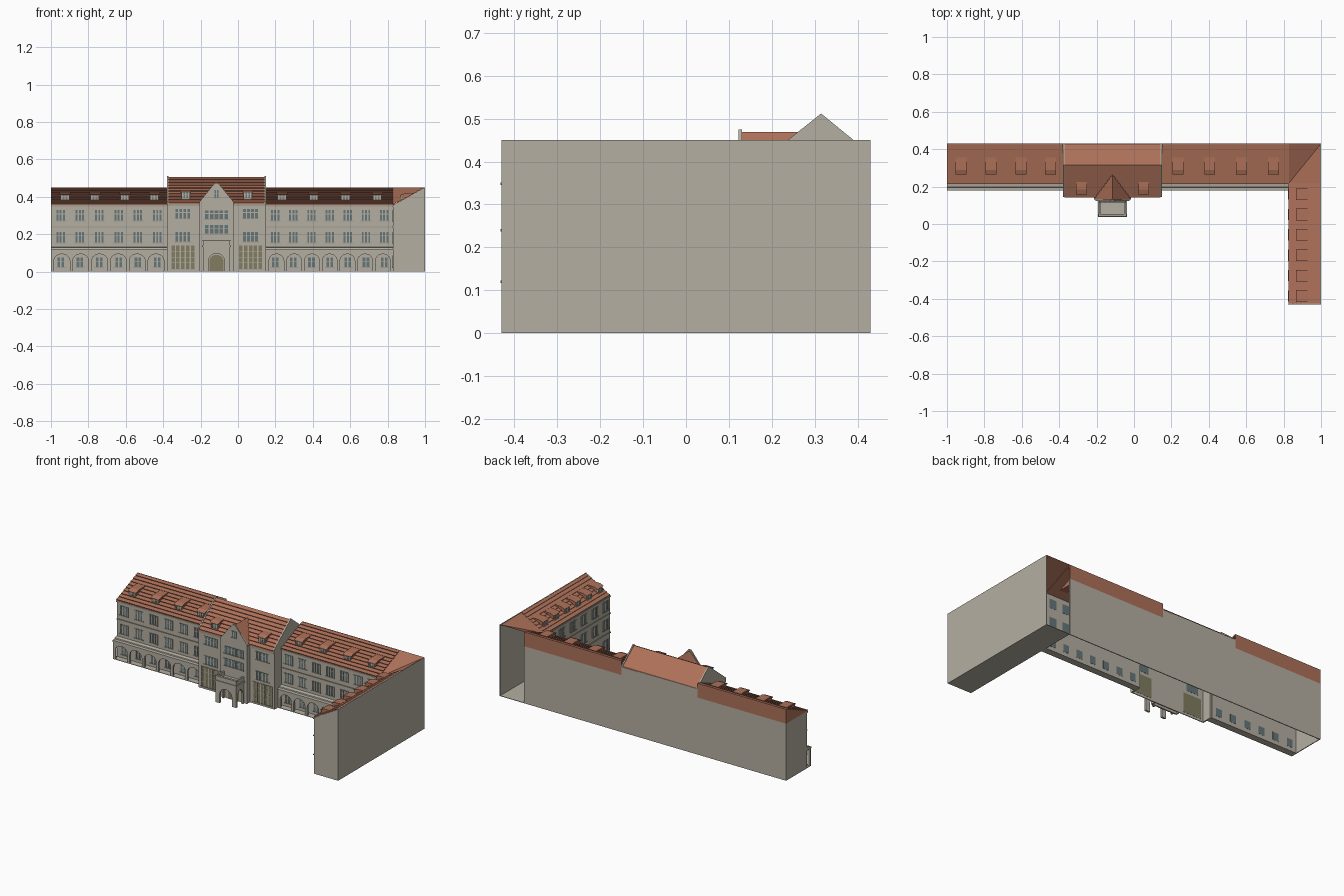
import bpy, bmesh, math
from mathutils import Vector

cube = bpy.data.objects.get("Cube")
if cube:
    bpy.data.objects.remove(cube)


def material(name, rgb):
    m = bpy.data.materials.new(name)
    m.use_nodes = True
    m.diffuse_color = (*rgb, 1)
    m.node_tree.nodes["Principled BSDF"].inputs["Base Color"].default_value = (*rgb, 1)
    return m


STONE = material("stone", (0.46, 0.43, 0.36))
TILE = material("roof_tile", (0.42, 0.165, 0.10))
GLASS = material("window_glass", (0.13, 0.18, 0.19))
DOOR = material("door_wood", (0.22, 0.20, 0.12))
TRIM = material("stone_trim", (0.36, 0.34, 0.28))
parts = {}


def part(name, mat):
    return parts.setdefault(name, (bmesh.new(), mat))[0]


def prism(name, mat, axis, pts, a, b):
    """Extrude a profile along x (points are y,z) or along y (points are x,z)."""
    bm = part(name, mat)
    put = (lambda p, t: (t, p[0], p[1])) if axis == "x" else (lambda p, t: (p[0], t, p[1]))
    ends = [[bm.verts.new(put(p, t)) for p in pts] for t in (a, b)]
    faces = [bm.faces.new(e) for e in ends]
    for i in range(len(pts)):
        j = (i + 1) % len(pts)
        faces.append(bm.faces.new((ends[0][i], ends[0][j], ends[1][j], ends[1][i])))
    bmesh.ops.recalc_face_normals(bm, faces=faces)


def box(name, mat, x0, x1, y0, y1, z0, z1):
    prism(name, mat, "y", [(x0, z0), (x1, z0), (x1, z1), (x0, z1)], y0, y1)


def panel(name, mat, face, plane, u0, u1, z0, z1, back, out):
    """Box on a wall facing front ('y') or facing the court ('x')."""
    if face == "y":
        box(name, mat, u0, u1, plane - out, plane + back, z0, z1)
    else:
        box(name, mat, plane - out, plane + back, u0, u1, z0, z1)


def window(face, plane, u, w, z0, z1, cols=2, rows=2, pane=GLASS):
    group = "door_glazing" if pane is DOOR else "window_glass"
    panel(group, pane, face, plane, u - w / 2, u + w / 2, z0, z1, 0.006, 0.002)
    bar = 0.0035
    for i in range(cols + 1):
        c = u - w / 2 + w * i / cols
        panel("window_mullions", STONE, face, plane, c - bar, c + bar, z0, z1, 0, 0.004)
    for j in range(1, rows):
        c = z0 + (z1 - z0) * (j / rows if rows > 2 else 0.62)
        panel("window_mullions", STONE, face, plane, u - w / 2, u + w / 2, c - 0.0015, c + 0.0015, 0, 0.003)
    panel("window_sills", TRIM, face, plane, u - w / 2 - 0.005, u + w / 2 + 0.005, z0 - 0.005, z0, 0, 0.006)


def arches(u0, u1, top, n, pier, spring, rise):
    """Outline of a wall with n open arches standing on the ground."""
    pts = [(u0, 0), (u0, top), (u1, top), (u1, 0)]
    bay = (u1 - u0 - pier) / n
    for i in reversed(range(n)):
        c, r = u0 + pier / 2 + bay * (i + 0.5), (bay - pier) / 2
        pts.append((c + r, 0))
        for k in range(11):
            t = math.pi * k / 10
            pts.append((c + r * math.cos(t), spring + rise * math.sin(t)))
        pts.append((c - r, 0))
    return pts


def tiled(name, axis, low, high, rows, a, b):
    """Sloping roof with overlapping rows of tiles."""
    low, high = Vector(low), Vector(high)
    step = (high - low) / rows
    pts = []
    for i in range(rows):
        p = low + step * i
        pts += [tuple(p), (p.x - 0.003, p.y + 0.005)]
    pts += [tuple(high), (high.x, high.y - 0.006), (low.x, low.y - 0.006)]
    prism(name, TILE, axis, pts, a, b)


def dormer(face, u, w, front, back, z0, top):
    """Small flat-topped dormer with a two-pane window."""
    axis = "x" if face == "y" else "y"
    h = w / 2
    prism("dormer_bodies", TILE, axis, [(front, z0), (front, top - 0.008), (back, top - 0.006), (back, z0)], u - h, u + h)
    prism("dormer_roofs", TILE, axis, [(front - 0.008, top - 0.01), (front + 0.018, top), (back, top + 0.002),
                                       (back, top - 0.006), (front, top - 0.012)], u - h - 0.006, u + h + 0.006)
    panel("dormer_fronts", STONE, face, front, u - h, u + h, z0, top - 0.01, 0, 0.002)
    window(face, front - 0.002, u, w * 0.7, z0 + 0.008, top - 0.013)


def triangle(name, pts):
    bm = part(name, TILE)
    bm.faces.new([bm.verts.new(p) for p in pts])


T = 0.005
EAVE, RIDGE = 0.36, 0.45
BACK, FRONT, ARC = 0.43, 0.22, 0.182
CL, CR, CY = -0.38, 0.15, 0.15
WX, WY = 0.83, -0.43

# Long range: walls, lean-to roof, arcade and windows either side of the centre
for x0, x1, n, side, dormers in ((-1, CL, 6, "left", (-0.925, -0.765, -0.605, -0.447)),
                                 (CR, WX, 7, "right", (0.235, 0.405, 0.575, 0.745))):
    box("range_front_wall", STONE, x0, x1, FRONT, FRONT + T, 0, EAVE)
    box("range_back_wall", STONE, x0, x1, BACK - T, BACK, 0, EAVE)
    box("range_back_roof_band", TILE, x0, x1, BACK - T, BACK, EAVE, RIDGE)
    tiled("range_roof", "x", (FRONT - 0.004, EAVE), (BACK, RIDGE), 9, x0, x1)
    box("eaves_cornice", TRIM, x0, x1, FRONT - 0.006, FRONT, EAVE - 0.012, EAVE - 0.003)
    box("string_course", TRIM, x0, x1, FRONT - 0.004, FRONT, 0.236, 0.242)
    prism("arcade", STONE, "y", arches(x0, x1, 0.112, n, 0.016, 0.058, 0.036), ARC, ARC + 0.012)
    prism("arcade_roof", STONE, "x", [(ARC - 0.004, 0.11), (ARC - 0.004, 0.12), (ARC + 0.014, 0.122),
                                      (ARC + 0.016, 0.128), (FRONT, 0.132), (FRONT, 0.112)], x0, x1)
    box("arcade_floor", STONE, x0, x1, ARC, FRONT, 0, 0.003)
    bay = (x1 - x0) / n
    for i in range(n):
        u = x0 + bay * (i + 0.5)
        window("y", FRONT, u, 0.042, 0.025, 0.075)
        window("y", FRONT, u, 0.052, 0.155, 0.213, 3)
        window("y", FRONT, u, 0.052, 0.272, 0.33, 3)
    for u in dormers:
        dormer("y", u, 0.046, 0.272, 0.358, 0.376, 0.421)
box("range_end_wall", STONE, -1, -1 + T, FRONT, BACK, 0, EAVE)
prism("range_end_gable", TILE, "x", [(FRONT, EAVE - 0.004), (BACK, EAVE), (BACK, RIDGE)], -1, -1 + T)

# Side wing, open at the back corner
box("wing_outer_wall", STONE, 1 - T, 1, WY, BACK, 0, RIDGE)
box("wing_court_wall", STONE, WX, WX + T, WY, FRONT, 0, EAVE - 0.005)
prism("wing_end_wall", STONE, "y", [(WX, 0), (1, 0), (1, RIDGE), (WX, EAVE - 0.008)], WY, WY + T)
box("wing_floor", STONE, WX, 1, WY, BACK, 0, 0.003)
tiled("wing_roof", "y", (WX, EAVE - 0.005), (1, RIDGE), 8, WY + T, FRONT)
for z in (0.12, 0.24, 0.348):
    box("wing_cornices", TRIM, WX - 0.004, WX, WY - 0.002, FRONT, z - 0.003, z + 0.003)
for i in range(6):
    v = 0.16 - 0.109 * i
    for z0, z1 in ((0.025, 0.085), (0.155, 0.213), (0.272, 0.33)):
        window("x", WX, v, 0.05, z0, z1, 3)
    dormer("x", max(v, -0.385), 0.05, 0.873, 0.932, 0.372, 0.418)

# Valley where the two roofs meet
valley = [(WX, FRONT, EAVE), (1, BACK, RIDGE)]
triangle("corner_roof_range_side", valley + [(WX, BACK, RIDGE)])
triangle("corner_roof_wing_side", [valley[0], (1, FRONT, RIDGE), valley[1]])

# Centre block
RY, RZ = 0.315, 0.505
box("centre_front_wall", STONE, CL, CR, CY, CY + T, 0, 0.37)
box("centre_back_wall", STONE, CL, CR, BACK - T, BACK, 0, 0.415)
for x in (CL, CR - 0.008):
    prism("centre_gable_walls", STONE, "x", [(CY, 0), (FRONT, 0), (FRONT, 0.33), (BACK, 0.33), (BACK, 0.418),
                                             (RY, 0.512), (CY - 0.006, 0.376), (CY - 0.006, 0.362), (CY, 0.355)], x, x + 0.008)
tiled("centre_front_roof", "x", (CY - 0.006, 0.368), (RY, RZ), 9, CL + 0.008, CR - 0.008)
prism("centre_back_roof", TILE, "x", [(RY, RZ), (BACK, 0.413), (BACK, 0.407), (RY, RZ - 0.007)], CL + 0.008, CR - 0.008)
box("centre_cornice", TRIM, CL, CR, CY - 0.006, CY, 0.35, 0.362)
for u, du in ((-0.295, -0.28), (0.067, 0.052)):
    window("y", CY, u, 0.13, 0.015, 0.14, 5, 4, DOOR)
    window("y", CY, u, 0.085, 0.16, 0.212, 4)
    window("y", CY, u, 0.085, 0.285, 0.335, 4)
    dormer("y", du, 0.046, 0.167, 0.235, 0.385, 0.436)

# Projecting gabled bay
GX, GW, GY = -0.115, 0.092, 0.122
prism("bay_front", STONE, "y", [(GX - GW, 0), (GX - GW, 0.372), (GX - 0.008, 0.475), (GX + 0.008, 0.475),
                                (GX + GW, 0.372), (GX + GW, 0)], GY, GY + 0.008)
for s in (-1, 1):
    x = GX + s * (GW - 0.003)
    box("bay_sides", STONE, x - 0.003, x + 0.003, GY, CY, 0, 0.37)
prism("bay_roof", TILE, "y", [(GX - GW - 0.006, 0.364), (GX, 0.469), (GX + GW + 0.006, 0.364)], GY + 0.008, 0.267)
window("y", GY, GX, 0.13, 0.205, 0.25, 5)
window("y", GY, GX, 0.13, 0.282, 0.328, 5)
window("y", GY, GX, 0.028, 0.395, 0.435, 2)

# Entrance door with an arched head
door = [(GX - 0.038, 0), (GX + 0.038, 0)]
door += [(GX + 0.038 * math.cos(math.pi * k / 10), 0.055 + 0.035 * math.sin(math.pi * k / 10)) for k in range(11)]
prism("entrance_door", DOOR, "y", door, GY - 0.002, GY + 0.006)

# Porch with arches on three sides and a balcony on top
PX0, PX1, PY = GX - 0.073, GX + 0.073, 0.042
prism("porch_front", STONE, "y", arches(PX0, PX1, 0.135, 1, 0.03, 0.055, 0.042), PY, PY + 0.012)
for x in (PX0, PX1 - 0.012):
    prism("porch_sides", STONE, "x", arches(PY, GY, 0.135, 1, 0.014, 0.065, 0.035), x, x + 0.012)
    box("porch_parapet", STONE, x, x + 0.01, PY, GY, 0.14, 0.166)
box("porch_deck", STONE, PX0 - 0.004, PX1 + 0.004, PY - 0.004, GY, 0.132, 0.14)
box("porch_parapet", STONE, PX0, PX1, PY, PY + 0.01, 0.14, 0.166)
box("porch_coping", TRIM, PX0 - 0.003, PX1 + 0.003, PY - 0.003, PY + 0.012, 0.164, 0.17)

# Turn the collected parts into objects
for name, (bm, mat) in parts.items():
    mesh = bpy.data.meshes.new(name)
    bm.to_mesh(mesh)
    bm.free()
    mesh.materials.append(mat)
    bpy.context.collection.objects.link(bpy.data.objects.new(name, mesh))
